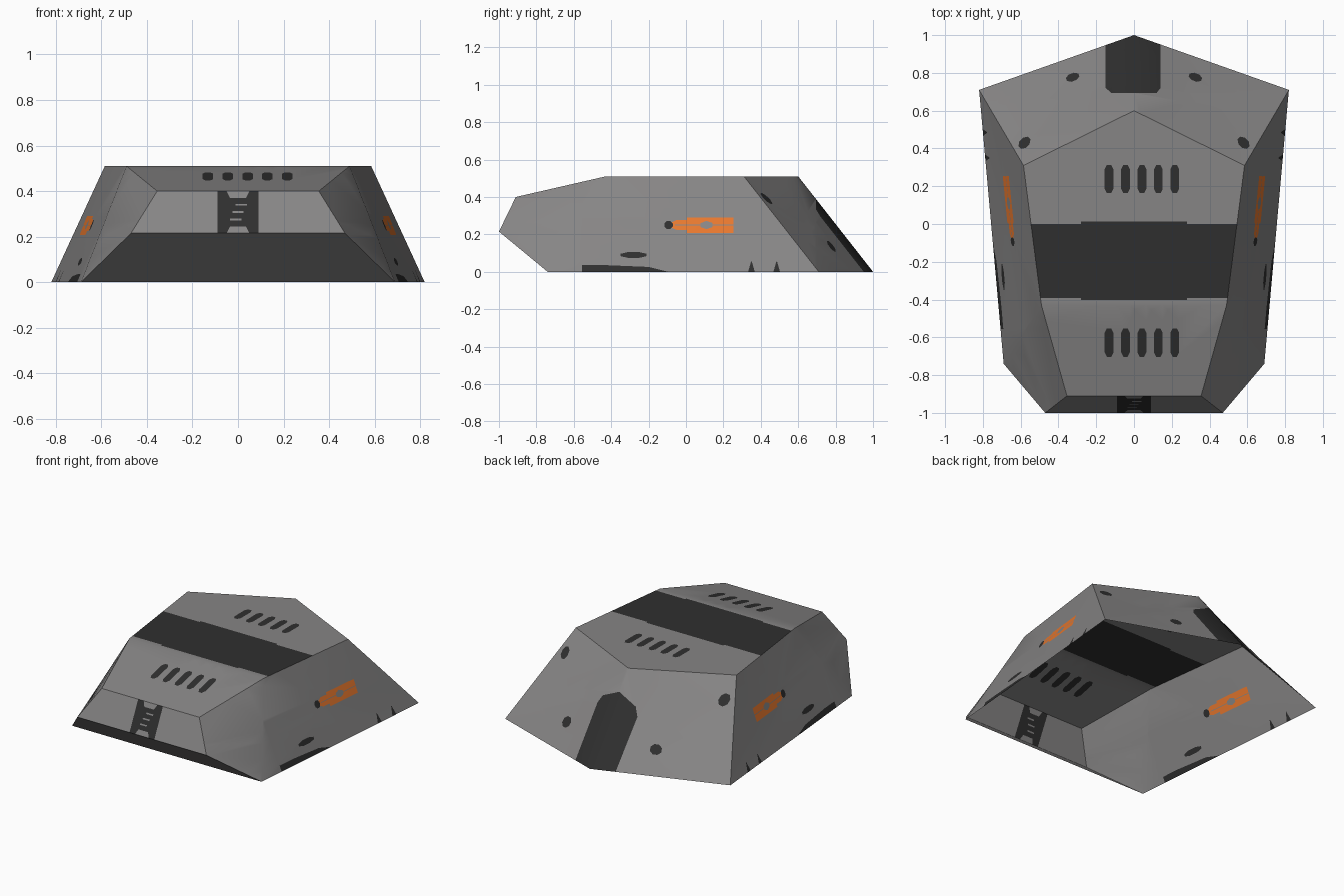
import bpy, bmesh, math
from mathutils import Vector

if "Cube" in bpy.data.objects:
    bpy.data.objects.remove(bpy.data.objects["Cube"])

GREY, DARK, ORANGE = 0, 1, 2
X, Y, Z = Vector((1, 0, 0)), Vector((0, 1, 0)), Vector((0, 0, 1))


def material(name, rgb):
    m = bpy.data.materials.new(name)
    m.diffuse_color = (*rgb, 1)
    m.use_nodes = True
    m.node_tree.nodes["Principled BSDF"].inputs["Base Color"].default_value = m.diffuse_color
    return m


bm = bmesh.new()

# Armour shell: half outline, mirrored in x, open underneath
half = {
    "roof_back": (0.585, 0.31, 0.51), "roof_front": (0.49, -0.43, 0.51),
    "nose_top": (0.355, -0.91, 0.40), "nose_tip": (0.47, -1.0, 0.215),
    "base_front": (0.69, -0.74, 0), "base_back": (0.82, 0.71, 0),
}
R = {k: bm.verts.new(p) for k, p in half.items()}
L = {k: bm.verts.new((-p[0], p[1], p[2])) for k, p in half.items()}
roof_peak, base_peak = bm.verts.new((0, 0.60, 0.51)), bm.verts.new((0, 1.0, 0))

roof = bm.faces.new((roof_peak, L["roof_back"], L["roof_front"], R["roof_front"], R["roof_back"]))
chain = ["roof_front", "nose_top", "nose_tip", "base_front"]
for a, b in zip(chain, chain[1:]):                      # hood, nose, lower nose
    bm.faces.new((L[a], L[b], R[b], R[a]))
for S in (L, R):
    bm.faces.new([S[k] for k in ("roof_back", "roof_front", "base_front", "base_back")])
    bm.faces.new([S[k] for k in chain])
    bm.faces.new((roof_peak, S["roof_back"], S["base_back"], base_peak))
bmesh.ops.recalc_face_normals(bm, faces=bm.faces[:])
bm.normal_update()
if roof.normal.z < 0:
    bmesh.ops.reverse_faces(bm, faces=bm.faces[:])


def paint(pts, axis, facing, limit, mat):
    """Cut a convex outline, projected along axis, into faces that look toward facing."""
    bm.normal_update()
    if axis is X:
        pts = [Vector((0, a, b)) for a, b in pts]
    elif axis is Y:
        pts = [Vector((a, 0, b)) for a, b in pts]
    else:
        pts = [Vector((a, b, 0)) for a, b in pts]
    mid = sum(pts, Vector()) / len(pts)
    faces = [f for f in bm.faces if f.normal.dot(facing) > limit]
    for p, q in zip(pts, pts[1:] + pts[:1]):
        n = (q - p).cross(axis).normalized()
        if n.dot(mid - p) < 0:
            n = -n
        geom = set(faces)
        for f in faces:
            geom.update(f.edges)
            geom.update(f.verts)
        res = bmesh.ops.bisect_plane(bm, geom=list(geom), dist=1e-5, plane_co=p, plane_no=n)
        faces = [f for f in res["geom"] if isinstance(f, bmesh.types.BMFace)
                 and n.dot(f.calc_center_median() - p) > 0]
    for f in faces:
        f.material_index = mat


def rect(a0, a1, b0, b1):
    return [(a0, b0), (a1, b0), (a1, b1), (a0, b1)]


def oval(a, b, ra, rb, tilt=0, n=8):
    c, s = math.cos(tilt), math.sin(tilt)
    ring = [(ra * math.cos(t), rb * math.sin(t)) for t in (math.tau * (i + .5) / n for i in range(n))]
    return [(a + u * c - v * s, b + u * s + v * c) for u, v in ring]


def slot(a, b, ra, rb):
    k = ra * 0.5
    return [(a - k, b - rb), (a + k, b - rb), (a + ra, b - rb + ra), (a + ra, b + rb - ra),
            (a + k, b + rb), (a - k, b + rb), (a - ra, b + rb - ra), (a - ra, b - rb + ra)]


# Roof band and two rows of vent slots
paint(rect(-0.7, 0.7, -0.392, 0.0), Z, Z, 0.9, DARK)
paint(rect(-0.28, 0.28, -0.403, 0.013), Z, Z, 0.9, DARK)
for i in range(5):
    for y in (0.238, -0.628):
        paint(slot(-0.132 + i * 0.087, y, 0.023, 0.075), Z, Z, 0.9, DARK)

# Rear door and rivet spots
paint([(-0.15, 1.1), (-0.15, 0.72), (-0.12, 0.694), (0.12, 0.694), (0.14, 0.72), (0.14, 1.1)],
      Z, Y, 0.5, DARK)
for s in (-1, 1):
    paint(oval(s * 0.325, 0.777, 0.038, 0.022, -s * 0.35), Z, Y, 0.5, DARK)
    paint(oval(s * 0.58, 0.43, 0.038, 0.026, -s * 0.8), Z, Y, 0.5, DARK)

# Nose grille: dark strip with light tabs and rungs
paint(rect(-0.09, 0.09, 0.2, 0.42), Y, -Y, 0.8, DARK)
for z, d in ((0.40, -1), (0.215, 1)):
    paint([(-0.05, z), (0.05, z), (0.035, z + d * 0.03), (-0.035, z + d * 0.03)], Y, -Y, 0.8, GREY)
for x, z in ((-0.01, 0.275), (0.0, 0.308), (0.015, 0.34)):
    paint(rect(x - 0.025, x + 0.025, z - 0.004, z + 0.004), Y, -Y, 0.8, GREY)

# Side markings
for s in (-1, 1):
    def side(pts, mat):
        paint(pts, X, X * s, 0.5, mat)
    side(rect(0.005, 0.255, 0.208, 0.29), ORANGE)
    side([(-0.075, 0.235), (-0.05, 0.224), (0.005, 0.224),
          (0.005, 0.278), (-0.05, 0.278), (-0.075, 0.265)], ORANGE)
    side(rect(-0.06, 0.255, 0.248, 0.252), GREY)
    side(oval(0.11, 0.25, 0.036, 0.022, n=6), GREY)
    side(oval(-0.093, 0.25, 0.024, 0.024), DARK)
    # lower scuffs
    side([(-0.555, -0.01), (-0.555, 0.035), (-0.44, 0.036), (-0.2, 0.026), (-0.09, -0.001), (-0.09, -0.01)], DARK)
    side(oval(-0.28, 0.09, 0.075, 0.017), DARK)
    for y in (0.35, 0.485):
        side([(y - 0.018, -0.001), (y + 0.018, -0.001), (y + 0.002, 0.055), (y - 0.002, 0.055)], DARK)

me = bpy.data.meshes.new("armour_shell")
bm.to_mesh(me)
bm.free()
for m in (material("steel_grey", (0.24, 0.235, 0.235)),
          material("charcoal", (0.028, 0.028, 0.028)),
          material("orange", (0.85, 0.20, 0.03))):
    me.materials.append(m)
shell = bpy.data.objects.new("armour_shell", me)
bpy.context.collection.objects.link(shell)
bpy.context.view_layer.objects.active = shell
shell.select_set(True)
bpy.ops.object.shade_smooth_by_angle(angle=math.radians(40))
